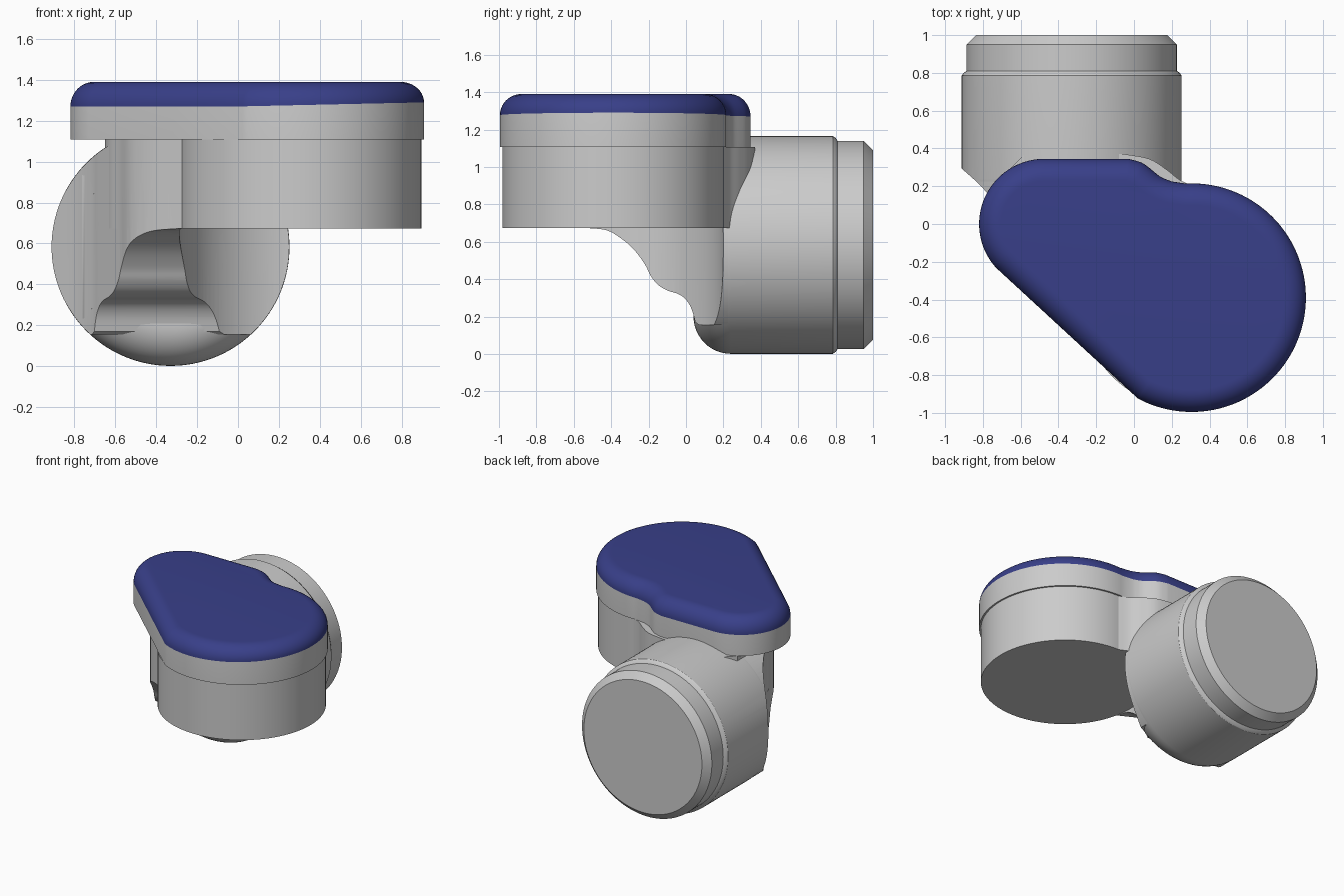
import bpy, bmesh, math
from mathutils import Vector

if "Cube" in bpy.data.objects:
    bpy.data.objects.remove(bpy.data.objects["Cube"])


def material(name, rgb):
    m = bpy.data.materials.new(name)
    m.diffuse_color = (*rgb, 1)
    m.use_nodes = True
    m.node_tree.nodes["Principled BSDF"].inputs["Base Color"].default_value = m.diffuse_color
    return m


GREY = material("light grey", (0.6, 0.6, 0.6))
BLUE = material("deep blue", (0.04, 0.05, 0.25))
CX, CZ, R = -0.33, 0.583, 0.582          # motor axis and radius
DX, DY, DR = 0.305, -0.39, 0.592         # vertical drum centre and radius


def loft(name, rings, blue_from=None):
    """Skin equal-length rings, cap both ends; rows >= blue_from are blue."""
    bm = bmesh.new()
    rows = [[bm.verts.new(p) for p in ring] for ring in rings]
    n = len(rows[0])
    for k in range(len(rows) - 1):
        for i in range(n):
            j = (i + 1) % n
            f = bm.faces.new((rows[k][i], rows[k][j], rows[k + 1][j], rows[k + 1][i]))
            f.material_index = int(blue_from is not None and k >= blue_from)
    bm.faces.new(rows[0])
    bm.faces.new(rows[-1]).material_index = int(blue_from is not None)
    bmesh.ops.recalc_face_normals(bm, faces=bm.faces)
    me = bpy.data.meshes.new(name)
    bm.to_mesh(me)
    bm.free()
    me.materials.append(GREY)
    if blue_from is not None:
        me.materials.append(BLUE)
    ob = bpy.data.objects.new(name, me)
    bpy.context.collection.objects.link(ob)
    return ob


def prism(name, outline, z0, z1):
    return loft(name, [[(x, y, z) for x, y in outline] for z in (z0, z1)])


def arc(cx, cy, r, a0, a1, n):
    return [(cx + r * math.cos(math.radians(a0 + (a1 - a0) * i / n)),
             cy + r * math.sin(math.radians(a0 + (a1 - a0) * i / n))) for i in range(n + 1)]


def spline(pts, steps=5):
    """Smooth curve through the points."""
    p = [Vector(q) for q in [pts[0], *pts, pts[-1]]]
    out = []
    for a, b, c, d in zip(p, p[1:], p[2:], p[3:]):
        for i in range(steps):
            t = i / steps
            out.append(tuple(0.5 * (2 * b + (c - a) * t + (2 * a - 5 * b + 4 * c - d) * t * t
                                    + (3 * b - a - 3 * c + d) * t ** 3)))
    return out + [tuple(pts[-1])]


def lathe_y(name, profile, n=128):
    return loft(name, [[(CX + r * math.cos(2 * math.pi * i / n), y,
                         CZ + r * math.sin(2 * math.pi * i / n)) for i in range(n)]
                       for y, r in profile])


def drum(name, z0, z1, r=DR):
    return prism(name, arc(DX, DY, r, 0, 360, 128)[:-1], z0, z1)


def boolean(ob, *ops):
    """Apply booleans and remove the cutters."""
    for operation, cutter in ops:
        m = ob.modifiers.new("cut", 'BOOLEAN')
        m.operation, m.object, m.solver = operation, cutter, 'EXACT'
        cutter.hide_render = True
    bpy.context.view_layer.update()
    me = bpy.data.meshes.new_from_object(ob.evaluated_get(bpy.context.evaluated_depsgraph_get()))
    ob.modifiers.clear()
    ob.data = me
    for _, cutter in ops:
        bpy.data.objects.remove(cutter)


def smooth(ob, angle=32):
    bpy.ops.object.select_all(action='DESELECT')
    ob.select_set(True)
    bpy.context.view_layer.objects.active = ob
    bpy.ops.object.shade_smooth_by_angle(angle=math.radians(angle))


# Motor housing: lathe with rounded front, groove and chamfered end
profile = [(0.04, 0.1)] + arc(0.24, 0.382, 0.2, 180, 90, 12)
profile += [(0.785, R), (0.80, 0.572), (0.81, 0.557), (0.95, 0.557), (1.0, 0.507)]
motor = lathe_y("motor_housing", profile)
flare = [(-0.68, 0.0), (-0.72, 0.08), (-0.8, 0.19), (-0.92, 0.3)]
side = [(-0.27, -0.52), (-0.5, -0.36), (-0.58, -0.2), (-0.63, -0.1)]
left_cut = prism("left_cutter", spline(flare) + [(-1.1, 0.3), (-1.1, -0.1), (-0.68, -0.1)],
                 -0.1, 1.3)
boolean(motor, ('DIFFERENCE', left_cut), ('DIFFERENCE', drum("drum_cutter", -0.1, 0.68)))

# Lower neck: swept underside trimmed by plan outline, motor radius and drum
under = spline([(-0.5, 0.672), (-0.42, 0.66), (-0.35, 0.62), (-0.28, 0.56), (-0.22, 0.48),
                (-0.19, 0.42), (-0.15, 0.37), (-0.1, 0.34), (-0.04, 0.32), (0.0, 0.29),
                (0.03, 0.24), (0.05, 0.17)])
section = [(-0.6, 1.1), (-0.6, 0.674)] + under + [(0.07, 0.155), (0.34, 0.155), (0.34, 1.1)]
neck = loft("lower_neck", [[(x, y, z) for y, z in section] for x in (-1.1, 0.5)])
plan = prism("plan_cutter", spline(side + flare) + [(-0.93, 0.4), (0.4, 0.4), (0.4, -0.52)],
             0, 1.3)
tube = lathe_y("tube_cutter", [(-0.8, R - 0.001), (0.5, R - 0.001)])
boolean(neck, ('INTERSECT', plan), ('INTERSECT', tube),
        ('DIFFERENCE', drum("drum_cutter", -0.1, 0.673)))

# Upper neck joining the drum to the motor
right = spline([(-0.05, 0.37), (0.08, 0.345), (0.17, 0.29), (0.24, 0.235), (0.31, 0.202)])
upper = prism("upper_neck", spline(side + [(-0.65, 0.0), (-0.65, 0.1)])
              + [(-0.65, 0.3), (-0.58, 0.37)] + right + [(0.3, -0.2), (-0.1, -0.5)],
              0.673, 1.108)

# Round gear drum
gear = drum("gear_drum", 0.673, 1.108)

# Cap: pear outline, straight wall, rounded blue top
outline = arc(DX, DY, 0.605, -118, 93, 80)
outline += spline([(0.2, 0.225), (0.14, 0.25), (0.09, 0.29), (0.04, 0.325), (-0.03, 0.345)], 3)
outline += arc(-0.475, 0, 0.345, 90, 222, 40)
pts = [Vector(p) for p in outline]
n = len(pts)
inward = []
for i in range(n):
    a = (pts[i] - pts[i - 1]).normalized()
    b = (pts[(i + 1) % n] - pts[i]).normalized()
    t = (a + b).normalized()
    inward.append(Vector((-t.y, t.x)))


def split(x):
    return 1.27 + 0.022 * max(0, x)


rings = [[(p.x, p.y, 1.108) for p in pts], [(p.x, p.y, split(p.x)) for p in pts]]
for k in range(1, 11):
    a = math.pi / 2 * k / 10
    ring = []
    for p, d in zip(pts, inward):
        q = p + d * 0.115 * (1 - math.cos(a))
        ring.append((q.x, q.y, split(p.x) + (1.39 - split(p.x)) * math.sin(a)))
    rings.append(ring)
cap = loft("cap", rings, blue_from=1)

for ob in (motor, neck, upper, gear, cap):
    smooth(ob)
